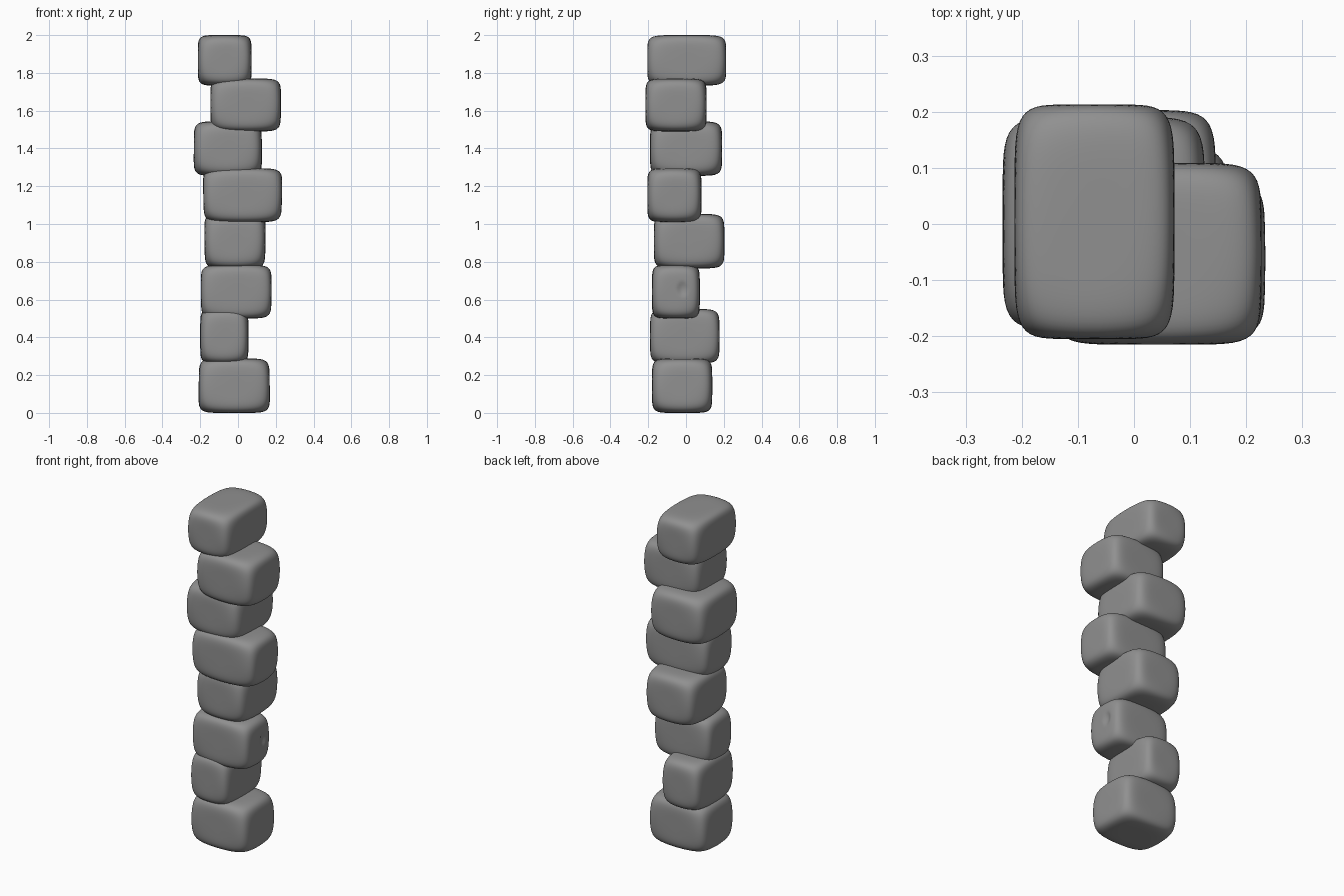
import bpy, bmesh
from mathutils import Vector

if "Cube" in bpy.data.objects:
    bpy.data.objects.remove(bpy.data.objects["Cube"])

POWER = 6.5   # higher = squarer stone, lower = rounder

# x range, y range, z range, taper (how much wider the top is, in x)
STONES = [
    ((-0.21, 0.17), (-0.18, 0.139), (0.00, 0.288), -0.02),
    ((-0.20, 0.055), (-0.19, 0.177), (0.262, 0.55), 0.0),
    ((-0.197, 0.178), (-0.18, 0.073), (0.50, 0.783), 0.01),
    ((-0.18, 0.148), (-0.17, 0.203), (0.765, 1.053), 0.03),
    ((-0.187, 0.236), (-0.205, 0.082), (1.01, 1.295), 0.03),
    ((-0.235, 0.127), (-0.19, 0.191), (1.255, 1.543), -0.01),
    ((-0.147, 0.228), (-0.215, 0.109), (1.49, 1.77), 0.01),
    ((-0.213, 0.072), (-0.205, 0.213), (1.733, 2.00), 0.0),
]

# dark grey stone
grey = bpy.data.materials.new("dark_stone")
grey.diffuse_color = (0.28, 0.28, 0.28, 1)
grey.use_nodes = True
grey.node_tree.nodes["Principled BSDF"].inputs["Base Color"].default_value = grey.diffuse_color


def stone(name, xr, yr, zr, taper, dent=None):
    """Pillow-edged block: a gridded cube pushed out to a rounded box."""
    bm = bmesh.new()
    bmesh.ops.create_cube(bm, size=2)
    bmesh.ops.subdivide_edges(bm, edges=bm.edges[:], cuts=23, use_grid_fill=True)
    ranges = (xr, yr, zr)
    mid = Vector([(a + b) / 2 for a, b in ranges])
    half = Vector([(b - a) / 2 for a, b in ranges])
    for v in bm.verts:
        p = v.co / sum(abs(c) ** POWER for c in v.co) ** (1 / POWER)
        # worn-off corners
        p *= 1 - 0.14 * (p.x * p.y * p.z) ** 2
        grow = 1 + taper * (p.z - 1) / 2 if taper > 0 else 1 + taper * (p.z + 1) / 2
        v.co = mid + Vector((p.x * half.x * grow, p.y * half.y, p.z * half.z))
        # small chip pressed into the +x face
        if dent and p.x > 0.9:
            d = ((v.co.y - dent[0]) ** 2 + ((v.co.z - dent[1]) / 1.4) ** 2) ** 0.5
            if d < 0.03:
                v.co.x -= 0.01 * (1 - (d / 0.03) ** 2)
    me = bpy.data.meshes.new(name)
    bm.to_mesh(me)
    bm.free()
    me.materials.append(grey)
    me.shade_smooth()
    ob = bpy.data.objects.new(name, me)
    bpy.context.collection.objects.link(ob)
    return ob


# stacked stones from the ground up; the third one has a chipped side
for i, s in enumerate(STONES):
    stone(f"stone_block_{i + 1}", *s, dent=(-0.018, 0.655) if i == 2 else None)
